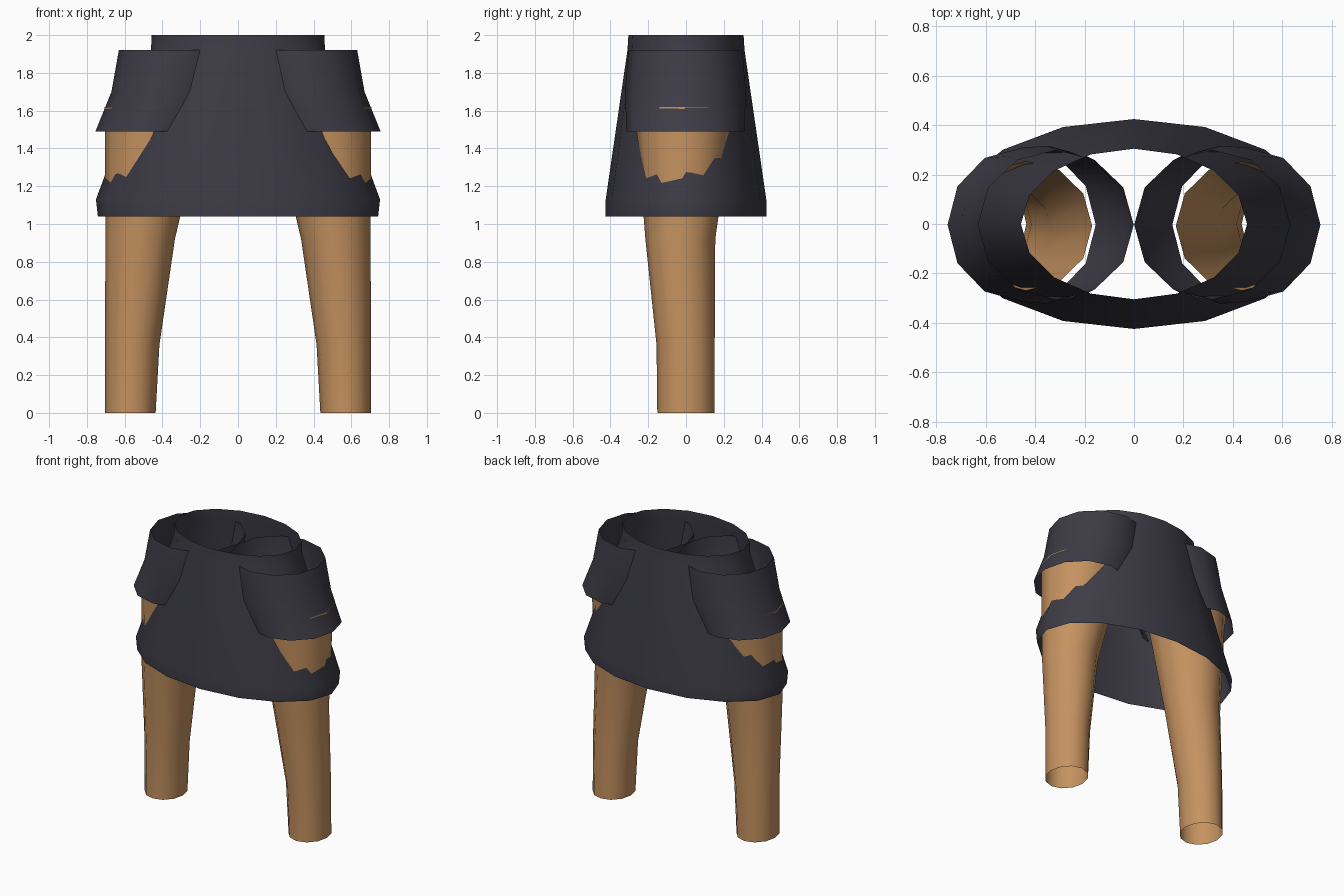
import bpy, bmesh, math

if "Cube" in bpy.data.objects:
    bpy.data.objects.remove(bpy.data.objects["Cube"])


def material(name, rgb):
    m = bpy.data.materials.new(name)
    m.diffuse_color = (*rgb, 1)
    m.use_nodes = True
    m.node_tree.nodes["Principled BSDF"].inputs["Base Color"].default_value = m.diffuse_color
    return m


dark_cloth = material("dark_cloth", (0.047, 0.045, 0.062))
tan = material("tan", (0.56, 0.29, 0.118))


def loft(name, rings, sides, mat):
    """Open tube through elliptical rings (z, centre x, centre y, radius x, radius y)."""
    bm = bmesh.new()
    loops = []
    for z, cx, cy, rx, ry in rings:
        loops.append([bm.verts.new((cx + rx * math.cos(a), cy + ry * math.sin(a), z))
                      for a in (2 * math.pi * i / sides for i in range(sides))])
    for low, high in zip(loops, loops[1:]):
        for i in range(sides):
            j = (i + 1) % sides
            bm.faces.new((low[i], low[j], high[j], high[i]))
    bmesh.ops.recalc_face_normals(bm, faces=bm.faces)
    mesh = bpy.data.meshes.new(name)
    bm.to_mesh(mesh)
    bm.free()
    mesh.materials.append(mat)
    ob = bpy.data.objects.new(name, mesh)
    bpy.context.collection.objects.link(ob)
    bpy.ops.object.select_all(action='DESELECT')
    ob.select_set(True)
    bpy.context.view_layer.objects.active = ob
    bpy.ops.object.shade_smooth_by_angle(angle=math.radians(40))
    return ob


# Flared skirt, open at waist and hem
loft("skirt", [(1.04, 0, 0, 0.742, 0.425), (1.13, 0, 0, 0.752, 0.425),
               (1.92, 0, 0, 0.46, 0.31), (2.0, 0, 0, 0.458, 0.305)], 16, dark_cloth)

for side, s in (("left", -1), ("right", 1)):
    # Tapered leg, open at both ends
    loft(side + "_leg", [(0, s * 0.57, 0, 0.134, 0.152),
                         (0.36, s * 0.56, -0.002, 0.144, 0.154),
                         (0.92, s * 0.518, -0.03, 0.184, 0.185),
                         (1.62, s * 0.4375, -0.008, 0.268, 0.262)], 12, tan)
    # Flared hip flap wrapped around the top of the leg
    loft(side + "_hip_flap", [(1.49, s * 0.455, -0.003, 0.30, 0.312),
                              (1.70, s * 0.35, -0.003, 0.32, 0.32),
                              (1.92, s * 0.316, -0.003, 0.315, 0.302)], 12, dark_cloth)
